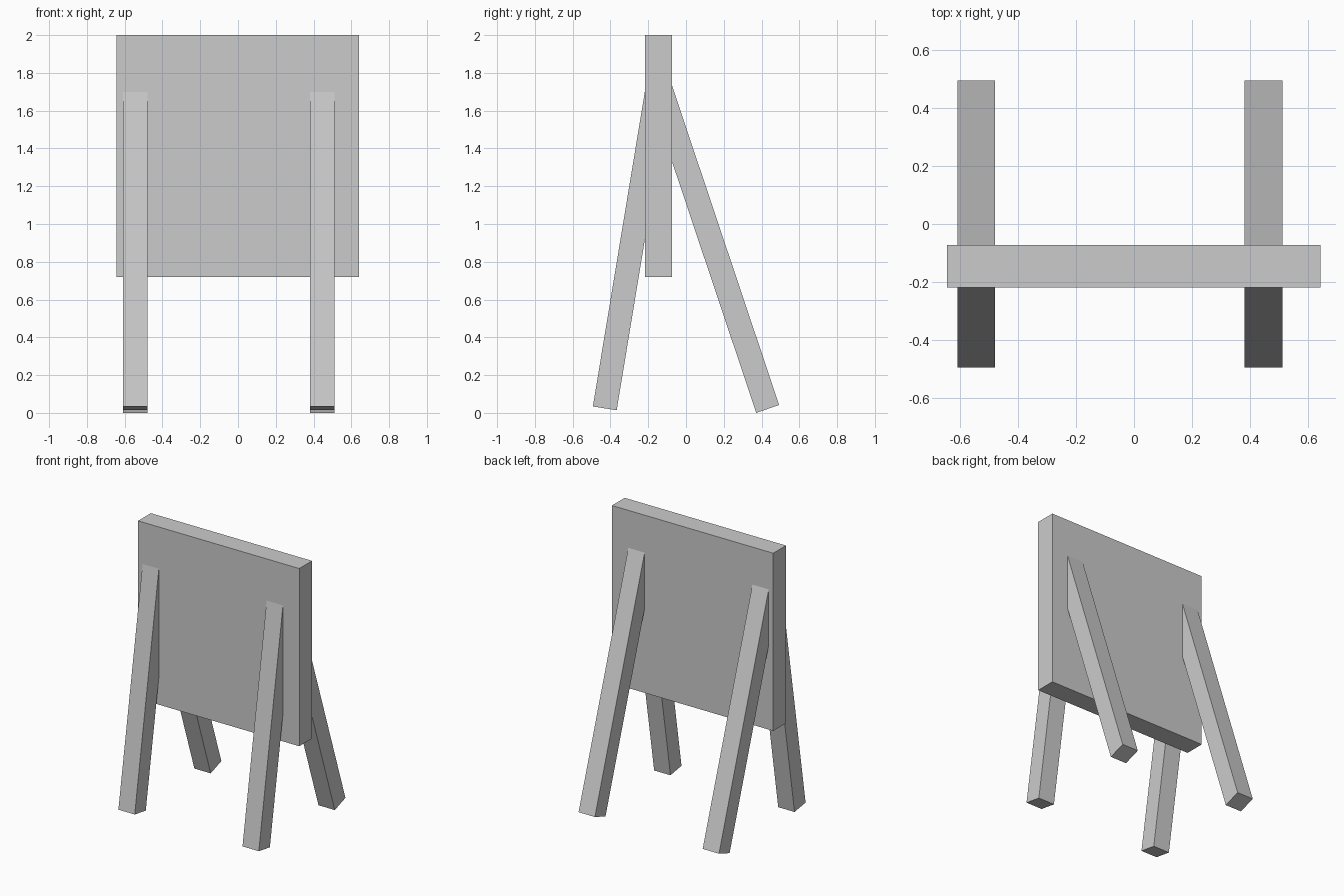
import bpy, bmesh
from mathutils import Vector

if "Cube" in bpy.data.objects:
    bpy.data.objects.remove(bpy.data.objects["Cube"])


def prism(name, profile, x0, x1):
    """Extrude a closed (y, z) profile from x0 to x1."""
    bm = bmesh.new()
    face = bm.faces.new([bm.verts.new((x0, y, z)) for y, z in profile])
    ext = bmesh.ops.extrude_face_region(bm, geom=[face])
    verts = [v for v in ext["geom"] if isinstance(v, bmesh.types.BMVert)]
    bmesh.ops.translate(bm, verts=verts, vec=(x1 - x0, 0, 0))
    bmesh.ops.recalc_face_normals(bm, faces=bm.faces)
    mesh = bpy.data.meshes.new(name)
    bm.to_mesh(mesh)
    bm.free()
    obj = bpy.data.objects.new(name, mesh)
    bpy.context.collection.objects.link(obj)
    return obj


def leg_profile(outer_foot, inner_foot, outer_top):
    """Slanted rectangular beam: the foot edge is swept up to the top."""
    a, b, top = Vector(outer_foot), Vector(inner_foot), Vector(outer_top)
    axis = (top - a) * 1.015          # bury the end slightly in the board
    return [a, b, b + axis, a + axis]


# Upright board
prism("board", [(-0.218, 0.72), (-0.073, 0.72), (-0.073, 2.0), (-0.218, 2.0)],
      -0.644, 0.641)

# Front and back legs, leaning into the board
front = leg_profile((-0.493, 0.034), (-0.367, 0.014), (-0.218, 1.70))
back = leg_profile((0.493, 0.042), (0.372, 0.0), (-0.073, 1.73))
for side, x in (("left", -0.608), ("right", 0.381)):
    prism("front_leg_" + side, front, x, x + 0.13)
    prism("back_leg_" + side, back, x, x + 0.13)
